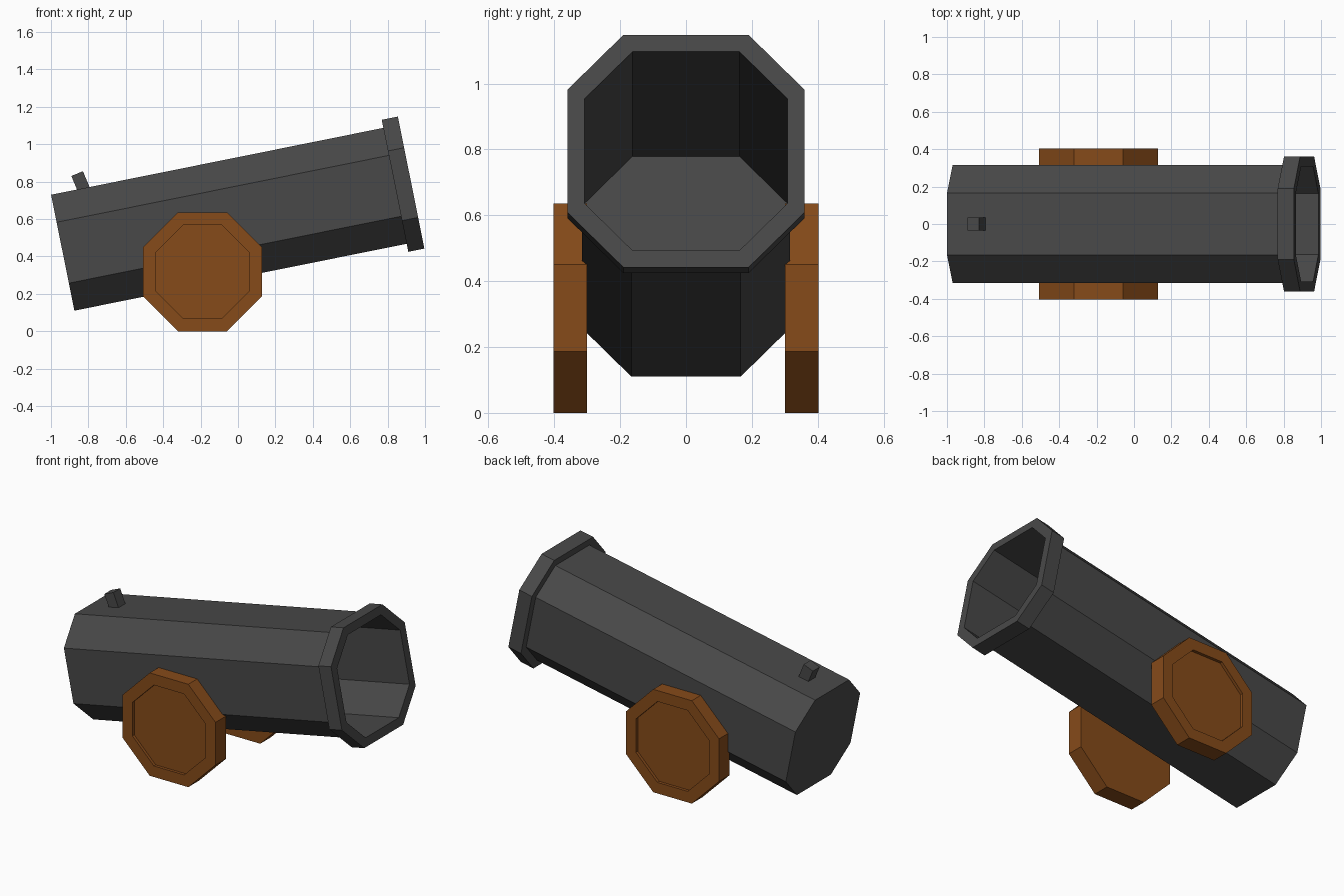
import bpy, bmesh
from math import radians, pi

if "Cube" in bpy.data.objects:
    bpy.data.objects.remove(bpy.data.objects["Cube"])


def material(name, rgb):
    m = bpy.data.materials.new(name)
    m.diffuse_color = (*rgb, 1)
    m.use_nodes = True
    m.node_tree.nodes["Principled BSDF"].inputs["Base Color"].default_value = m.diffuse_color
    return m


def octagon(a, b):
    """Cut-corner square: a = half width, b = half length of the flat sides."""
    return [(a, -b), (a, b), (b, a), (-b, a), (-a, b), (-a, -b), (-b, -a), (b, -a)]


def loft(name, rings, location, rotation, mat):
    """Octagonal body along local x from (x, half width, half flat) rings, capped at both ends."""
    bm = bmesh.new()
    loops = [[bm.verts.new((x, y, z)) for y, z in octagon(a, b)] for x, a, b in rings]
    for p, q in zip(loops, loops[1:]):
        for i in range(8):
            j = (i + 1) % 8
            bm.faces.new((p[i], p[j], q[j], q[i]))
    bm.faces.new(loops[0])
    bm.faces.new(loops[-1])
    bmesh.ops.recalc_face_normals(bm, faces=bm.faces)
    mesh = bpy.data.meshes.new(name)
    bm.to_mesh(mesh)
    bm.free()
    mesh.materials.append(mat)
    ob = bpy.data.objects.new(name, mesh)
    ob.location, ob.rotation_euler = location, rotation
    bpy.context.collection.objects.link(ob)
    return ob


iron = material("dark_iron", (0.065, 0.065, 0.065))
wood = material("brown_wood", (0.24, 0.07, 0.01))

# Tilted barrel: outer wall, muzzle rim, then back down the hollow bore
loft("barrel", [(0, .316, .166), (1.812, .316, .166),
                (1.812, .36, .19), (1.9, .36, .19),
                (1.9, .308, .162), (0.29, .308, .162)],
     (-0.937, 0, 0.42), (0, -radians(11.38), 0), iron)

# Wheels with a shallow recess on the outer face
for side, name in ((1, "back_wheel"), (-1, "front_wheel")):
    loft(name, [(0.30, .318, .132), (0.403, .318, .132),
                (0.403, .25, .1035), (0.385, .25, .1035)],
         (-0.19, 0, 0.318), (0, 0, side * pi / 2), wood)

# Leaning fuse stub on top of the breech
bpy.ops.mesh.primitive_cube_add(size=1, location=(-0.835, 0, 0.783),
                                rotation=(0, -radians(22.7), 0))
fuse = bpy.context.object
fuse.name = "fuse"
fuse.scale = (0.067, 0.067, 0.13)
fuse.data.materials.append(iron)
